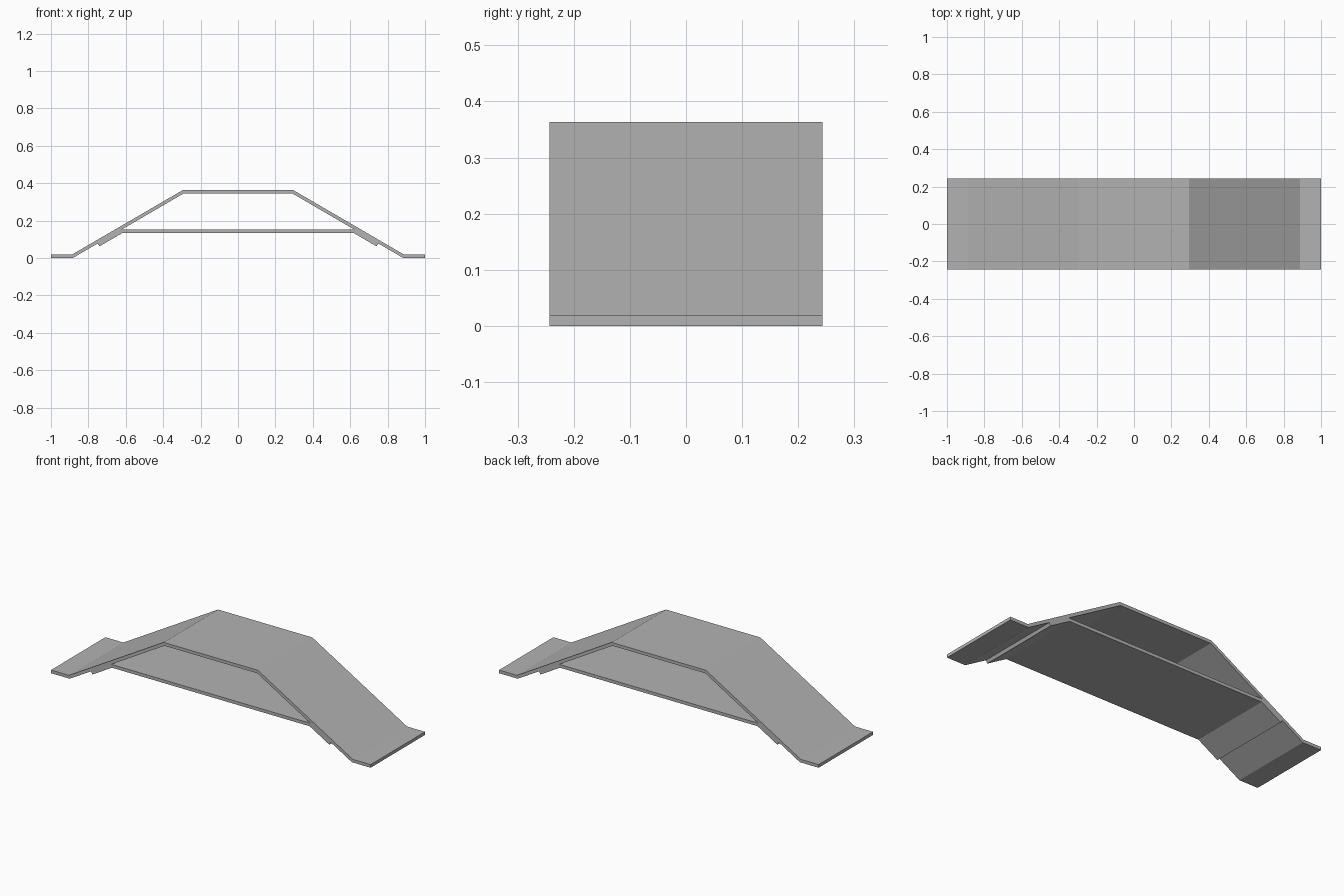
import bpy
import bmesh
from math import radians, tan, cos, sin
from mathutils import Vector

cube = bpy.data.objects.get("Cube")
if cube:
    bpy.data.objects.remove(cube)

HALF_DEPTH = 0.243
THICK = 0.018
HEIGHT = 0.363
SLOPE = radians(30.2)
MITRE = THICK * tan(SLOPE / 2)

steel = bpy.data.materials.new("grey_steel")
steel.use_nodes = True
grey = (0.45, 0.45, 0.45, 1)
steel.diffuse_color = grey
steel.node_tree.nodes["Principled BSDF"].inputs["Base Color"].default_value = grey


def mirrored(half):
    """Complete an upper line, listed from the centre out to the left end."""
    return [(-x, z) for x, z in reversed(half)] + half


def bent_sheet(name, top, bottom):
    """Extrude a folded sheet profile along y."""
    bm = bmesh.new()
    rows = []
    for y in (-HALF_DEPTH, HALF_DEPTH):
        rows.append([[bm.verts.new((x, y, z)) for x, z in line] for line in (top, bottom)])
    (ft, fb), (bt, bb) = rows
    for i in range(len(top) - 1):
        j = i + 1
        bm.faces.new((ft[i], ft[j], bt[j], bt[i]))
        bm.faces.new((fb[j], fb[i], bb[i], bb[j]))
        bm.faces.new((fb[i], fb[j], ft[j], ft[i]))
        bm.faces.new((bb[j], bb[i], bt[i], bt[j]))
    for i in (0, -1):
        bm.faces.new((ft[i], bt[i], bb[i], fb[i]))
    bmesh.ops.recalc_face_normals(bm, faces=bm.faces)
    mesh = bpy.data.meshes.new(name)
    bm.to_mesh(mesh)
    bm.free()
    mesh.materials.append(steel)
    obj = bpy.data.objects.new(name, mesh)
    bpy.context.collection.objects.link(obj)
    return obj


# Upper sheet: flat deck, sloping sides and flat feet
deck_x = 0.295
foot_x = deck_x + (HEIGHT - THICK) / tan(SLOPE)
bent_sheet(
    "ramp_sheet",
    mirrored([(deck_x, HEIGHT), (foot_x, THICK), (1, THICK)]),
    mirrored([(deck_x - MITRE, HEIGHT - THICK), (foot_x - MITRE, 0), (1, 0)]),
)

# Lower sheet: flat tie with flanges lying against the underside of the slopes
tie_z = 0.151
tie_x = foot_x - MITRE - tie_z / tan(SLOPE)
end_x = 0.75
end_z = tie_z - (end_x - tie_x) * tan(SLOPE)
bent_sheet(
    "tie_sheet",
    mirrored([(tie_x, tie_z), (end_x, end_z)]),
    mirrored([(tie_x - MITRE, tie_z - THICK),
              (end_x - THICK * sin(SLOPE), end_z - THICK * cos(SLOPE))]),
)
